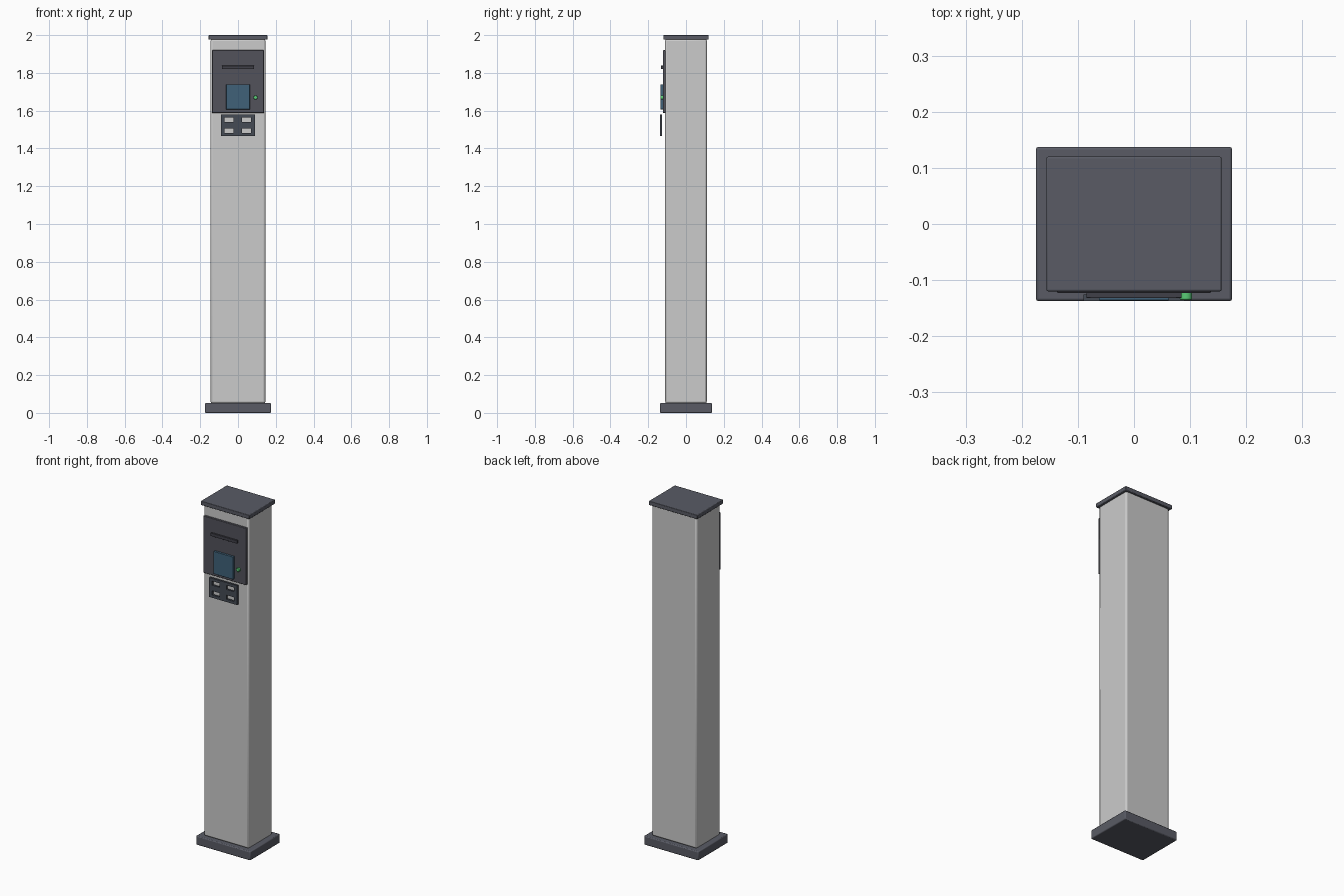
import bpy, math

if "Cube" in bpy.data.objects:
    bpy.data.objects.remove(bpy.data.objects["Cube"])


def material(name, rgb):
    m = bpy.data.materials.new(name)
    m.diffuse_color = (*rgb, 1)
    m.use_nodes = True
    m.node_tree.nodes["Principled BSDF"].inputs["Base Color"].default_value = m.diffuse_color
    return m


DARK = material("dark_trim", (0.10, 0.105, 0.13))
PANEL = material("panel_grey", (0.085, 0.085, 0.105))
SLOT = material("slot_dark", (0.05, 0.05, 0.065))
SCREEN = material("screen_blue", (0.05, 0.12, 0.19))
KEYS = material("keypad_dark", (0.06, 0.07, 0.09))
GREEN = material("led_green", (0.1, 0.6, 0.18))


def finish(ob, mat, bevel, segments=2):
    if mat:
        ob.data.materials.append(mat)
    if bevel:
        b = ob.modifiers.new("bevel", "BEVEL")
        b.width, b.segments = bevel, segments
        bpy.ops.object.shade_smooth_by_angle(angle=math.radians(35))
    return ob


def box(name, x, y, z, mat=None, bevel=0.0):
    """Box from (min, max) ranges on each axis."""
    ranges = (x, y, z)
    bpy.ops.mesh.primitive_cube_add(size=1, location=[(a + b) / 2 for a, b in ranges])
    ob = bpy.context.object
    ob.name = name
    ob.scale = [b - a for a, b in ranges]
    bpy.ops.object.transform_apply(location=False, rotation=False, scale=True)
    return finish(ob, mat, bevel)


# Plinth, column and cap
box("base_plate", (-0.175, 0.175), (-0.1375, 0.1375), (0, 0.052), DARK, 0.005)
box("column", (-0.145, 0.145), (-0.11, 0.11), (0.05, 1.98), None, 0.01)
box("top_cap", (-0.156, 0.156), (-0.12, 0.12), (1.976, 2.0), DARK, 0.003)

# Front panel with card slot and screen
box("front_panel", (-0.1375, 0.1375), (-0.123, -0.108), (1.588, 1.92), PANEL, 0.003)
box("card_slot", (-0.085, 0.085), (-0.132, -0.12), (1.82, 1.838), SLOT, 0.001)
box("screen", (-0.0625, 0.0625), (-0.136, -0.12), (1.607, 1.738), SCREEN, 0.001)

# Status light
bpy.ops.mesh.primitive_cylinder_add(vertices=24, radius=0.011, depth=0.014,
                                    location=(0.0925, -0.128, 1.67),
                                    rotation=(math.pi / 2, 0, 0))
bpy.context.object.name = "status_light"
finish(bpy.context.object, GREEN, 0.002)

# Keypad frame standing off the column, with four windows cut through it
keypad = box("keypad_frame", (-0.09, 0.09), (-0.1375, -0.126), (1.466, 1.579), KEYS)
for i, cx in enumerate((-0.047, 0.046)):
    for j, cz in enumerate((1.494, 1.551)):
        cutter = box(f"window_cutter_{i}{j}", (cx - 0.024, cx + 0.024),
                     (-0.16, -0.115), (cz - 0.012, cz + 0.012))
        cutter.hide_render = True
        cutter.hide_set(True)
        cut = keypad.modifiers.new("window", "BOOLEAN")
        cut.operation, cut.solver, cut.object = "DIFFERENCE", "EXACT", cutter
